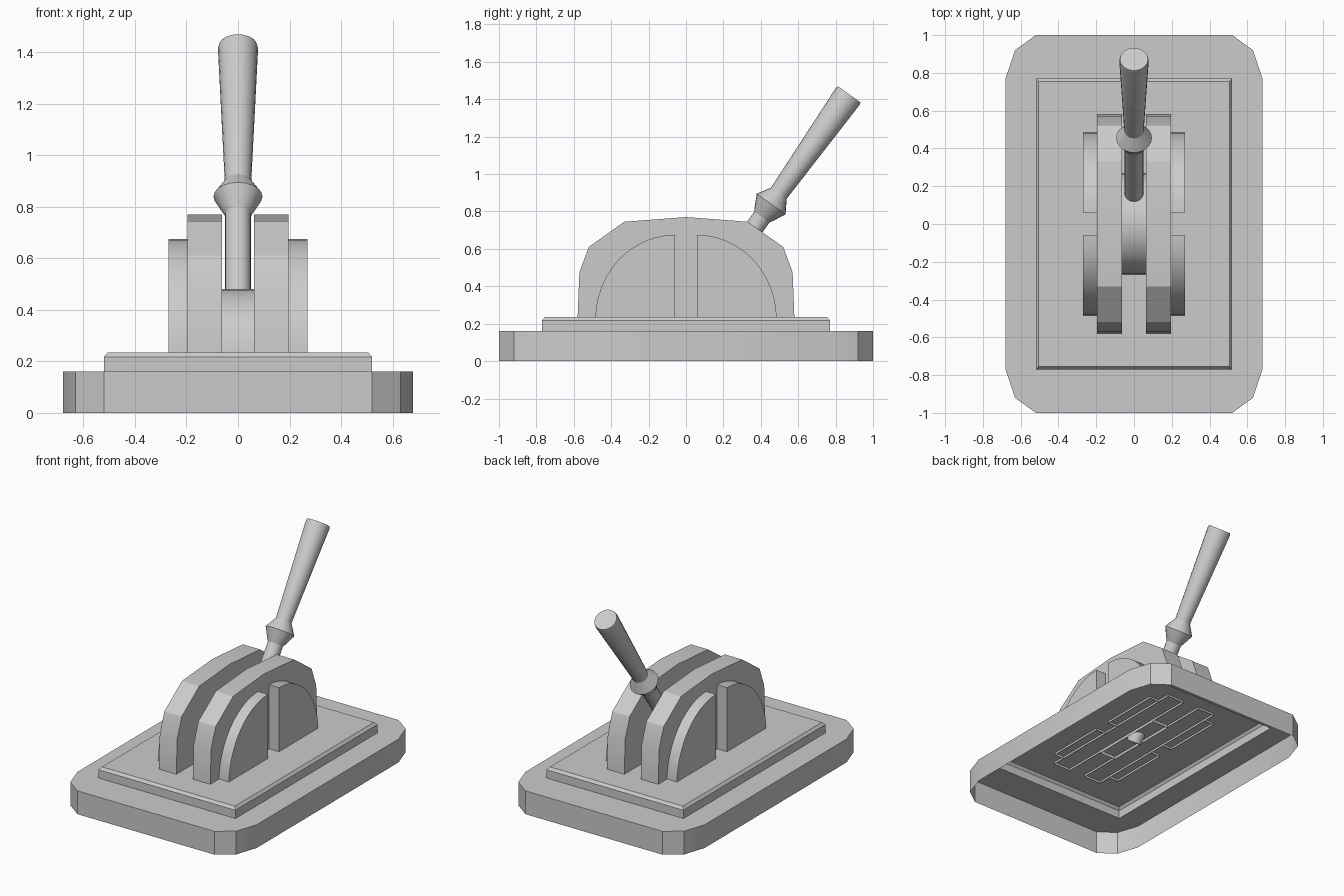
import bpy, bmesh, math
from mathutils import Matrix, Vector

if "Cube" in bpy.data.objects:
    bpy.data.objects.remove(bpy.data.objects["Cube"])


def finish(name, bm, angle=30):
    bmesh.ops.recalc_face_normals(bm, faces=bm.faces)
    mesh = bpy.data.meshes.new(name)
    bm.to_mesh(mesh)
    bm.free()
    ob = bpy.data.objects.new(name, mesh)
    bpy.context.collection.objects.link(ob)
    bpy.context.view_layer.objects.active = ob
    ob.select_set(True)
    bpy.ops.object.shade_smooth_by_angle(angle=math.radians(angle))
    ob.select_set(False)
    return ob


def loft(bm, loops):
    rings = [[bm.verts.new(p) for p in loop] for loop in loops]
    for a, b in zip(rings, rings[1:]):
        n = len(a)
        for i in range(n):
            bm.faces.new((a[i], a[(i + 1) % n], b[(i + 1) % n], b[i]))
    return rings


def mirrored(pts, z):
    # four-way mirrored outline from one quadrant
    right = pts + [(x, -y) for x, y in reversed(pts)]
    return [(x, y, z) for x, y in right] + [(-x, y, z) for x, y in reversed(right)]


def rect(x, y, z):
    return [(x, y, z), (x, -y, z), (-x, -y, z), (-x, y, z)]


def slab(name, profile, x0, x1, angle=30):
    # (y, z) profile from floor to floor, extruded along x, open underneath
    bm = bmesh.new()
    a = [bm.verts.new((x0, y, z)) for y, z in profile]
    b = [bm.verts.new((x1, y, z)) for y, z in profile]
    bm.faces.new(a)
    bm.faces.new(b)
    for i in range(len(a) - 1):
        bm.faces.new((a[i], a[i + 1], b[i + 1], b[i]))
    return finish(name, bm, angle)


# Hollow base with two-segment corners and a rectangular opening on top
bm = bmesh.new()
corner = [(0.52, 1.0), (0.63, 0.92), (0.68, 0.77)]
rings = loft(bm, [mirrored(corner, 0), mirrored(corner, 0.16)])
hole = [bm.verts.new(p) for p in rect(0.52, 0.77, 0.16)]
top = rings[1]
edges = [bm.edges.get((top[i], top[(i + 1) % len(top)])) for i in range(len(top))]
edges += [bm.edges.new((hole[i], hole[(i + 1) % 4])) for i in range(4)]
bmesh.ops.triangle_fill(bm, edges=edges, use_beauty=True)
finish("base", bm, 20)

# Raised plate with a bevelled rim, open underneath
bm = bmesh.new()
rings = loft(bm, [rect(0.52, 0.77, 0.16), rect(0.52, 0.77, 0.217), rect(0.505, 0.755, 0.235)])
bm.faces.new(rings[-1])
finish("plate", bm)

FLOOR = 0.22

# Faceted housing halves with a slot between them
half = [(0.58, FLOOR), (0.57, 0.475), (0.52, 0.61), (0.33, 0.745)]
housing = half + [(0, 0.77)] + [(-y, z) for y, z in reversed(half)]

# Smooth quarter-round ribs on the outer faces
quarter = [(0.06 + 0.425 * math.cos(t), FLOOR + 0.455 * math.sin(t))
           for t in (math.pi / 2 * i / 12 for i in range(13))] + [(0.06, FLOOR)]

for s, side in ((1, "right"), (-1, "left")):
    slab("housing_" + side, housing, s * 0.063, s * 0.195)
    for d, end in ((1, "back"), (-1, "front")):
        slab(f"rib_{side}_{end}", [(d * y, z) for y, z in quarter], s * 0.195, s * 0.27)

# Round hub in the slot
hub = [(0.268 * math.cos(math.pi * i / 20), 0.215 + 0.265 * math.sin(math.pi * i / 20))
       for i in range(21)]
slab("hub", hub, -0.063, 0.063)

# Tilted lever: shaft, collar and flared grip turned as one profile
bm = bmesh.new()
N = 20
profile = [(0.05, 0), (0.05, 0.70), (0.062, 0.72), (0.095, 0.785),
           (0.052, 0.855), (0.052, 0.87), (0.078, 1.49), (0.074, 1.505)]
rings = loft(bm, [[(r * math.cos(2 * math.pi * i / N), r * math.sin(2 * math.pi * i / N), t)
                   for i in range(N)] for r, t in profile])
bm.faces.new(rings[0])
bm.faces.new(rings[-1])
tilt = Vector((0, 0, 1)).rotation_difference(Vector((0, 0.58, 0.815))).to_matrix().to_4x4()
bm.transform(Matrix.Translation((0, 0, 0.2)) @ tilt)
finish("lever", bm)
